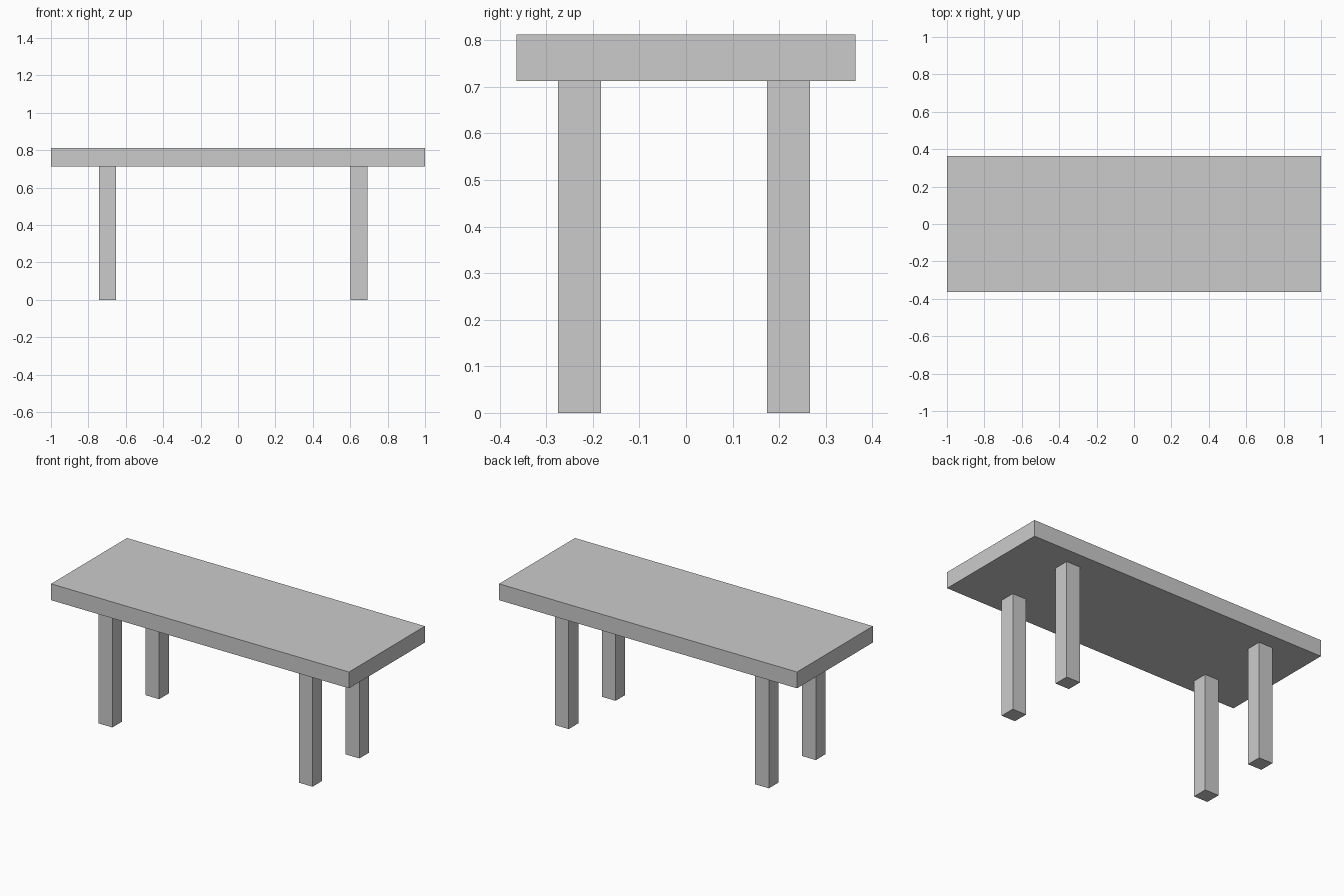
import bpy

if "Cube" in bpy.data.objects:
    bpy.data.objects.remove(bpy.data.objects["Cube"])


def box(name, x, y, z, size):
    """Box centred on x, y with its base at z."""
    bpy.ops.mesh.primitive_cube_add(size=1, location=(x, y, z + size[2] / 2))
    ob = bpy.context.object
    ob.name = name
    ob.scale = size
    bpy.ops.object.transform_apply(location=False, rotation=False, scale=True)
    return ob


LEG_WIDTH = 0.092
LEG_HEIGHT = 0.713
TOP_THICKNESS = 0.099

# Table top
box("table_top", 0, 0, LEG_HEIGHT, (2.0, 0.728, TOP_THICKNESS))

# Four square legs, set slightly towards the left and front
for side, x in (("left", -0.697), ("right", 0.647)):
    for end, y in (("front", -0.229), ("back", 0.220)):
        box(f"{end}_{side}_leg", x, y, 0, (LEG_WIDTH, LEG_WIDTH, LEG_HEIGHT))
